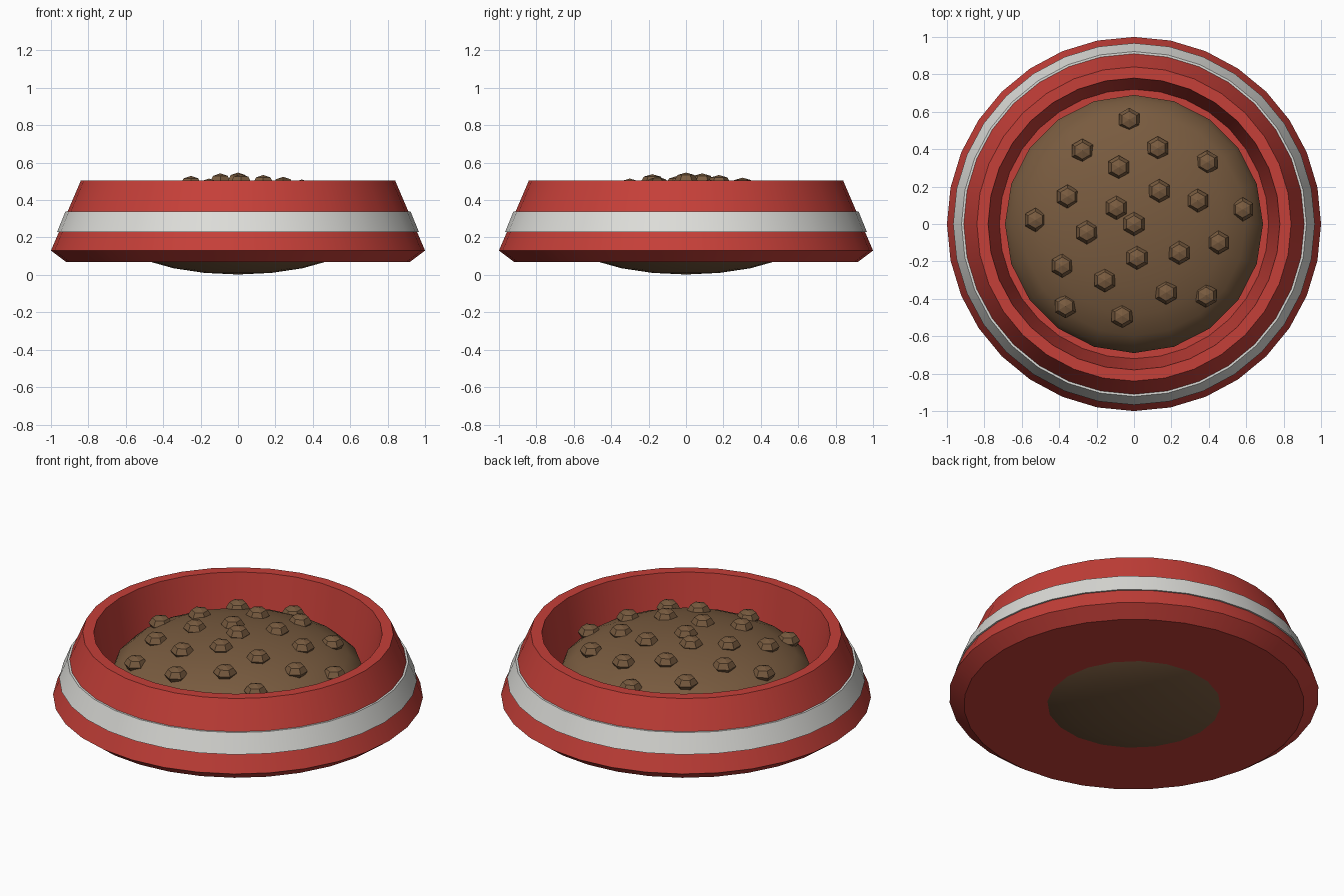
import bpy
import bmesh
import math

cube = bpy.data.objects.get("Cube")
if cube:
    bpy.data.objects.remove(cube, do_unlink=True)


def material(name, rgb):
    mat = bpy.data.materials.new(name)
    mat.use_nodes = True
    mat.diffuse_color = (*rgb, 1)
    mat.node_tree.nodes["Principled BSDF"].inputs["Base Color"].default_value = (*rgb, 1)
    return mat


red = material("red glaze", (0.56, 0.05, 0.04))
white = material("white stripe", (0.72, 0.72, 0.69))
brown = material("brown kibble", (0.19, 0.105, 0.05))


def lathe(name, profile, sides, mat, closed=False, smooth=True):
    """Spin a (radius, height) profile about z; zero radius makes a pole."""
    bm = bmesh.new()
    rings = []
    for r, z in profile:
        if r == 0:
            rings.append([bm.verts.new((0, 0, z))] * sides)
            continue
        angles = [math.pi / 2 + math.tau * i / sides for i in range(sides)]
        rings.append([bm.verts.new((r * math.cos(a), r * math.sin(a), z)) for a in angles])
    pairs = list(zip(rings, rings[1:]))
    if closed:
        pairs.append((rings[-1], rings[0]))
    for low, high in pairs:
        for i in range(sides):
            j = (i + 1) % sides
            corners = dict.fromkeys((low[i], low[j], high[j], high[i]))
            bm.faces.new(list(corners))
    bmesh.ops.recalc_face_normals(bm, faces=bm.faces)
    mesh = bpy.data.meshes.new(name)
    bm.to_mesh(mesh)
    bm.free()
    mesh.materials.append(mat)
    obj = bpy.data.objects.new(name, mesh)
    bpy.context.collection.objects.link(obj)
    if smooth:
        bpy.ops.object.select_all(action="DESELECT")
        obj.select_set(True)
        bpy.context.view_layer.objects.active = obj
        bpy.ops.object.shade_smooth_by_angle(angle=math.radians(30))
    return obj


def ellipsoid_profile(radius, half_height, centre, rings):
    pts = [(0, centre - half_height)]
    for i in range(1, rings):
        a = math.pi * i / rings
        pts.append((radius * math.sin(a), centre - half_height * math.cos(a)))
    return pts + [(0, centre + half_height)]


# Bowl: flat base, chamfered foot, sloping wall, rim and inner well
lathe("bowl", [(0, 0.07), (0.92, 0.07), (1, 0.13), (0.84, 0.505),
               (0.78, 0.505), (0.72, 0.13), (0, 0.13)], 32, red)

# Stripe band hugging the sloping wall
lathe("stripe_band", [(0.94, 0.23), (0.967, 0.23), (0.922, 0.34), (0.895, 0.34)],
      32, white, closed=True)

# Mound of food, rounded above and below
MOUND_R, MOUND_H, MOUND_Z = 0.69, 0.25, 0.252
lathe("food_mound", ellipsoid_profile(MOUND_R, MOUND_H, MOUND_Z, 12), 20, brown)

# Kibble pieces scattered in a sunflower spiral over the mound
piece = lathe("kibble", ellipsoid_profile(0.064, 0.045, 0, 4), 6, brown, smooth=False)
golden = math.pi * (3 - math.sqrt(5))
for i in range(22):
    obj = piece if i == 0 else piece.copy()
    if i:
        obj.name = f"kibble_{i}"
        bpy.context.collection.objects.link(obj)
    r = 0.128 * math.sqrt(i)
    z = MOUND_Z + MOUND_H * math.sqrt(1 - (r / MOUND_R) ** 2)
    obj.location = (r * math.cos(i * golden), r * math.sin(i * golden), z)
